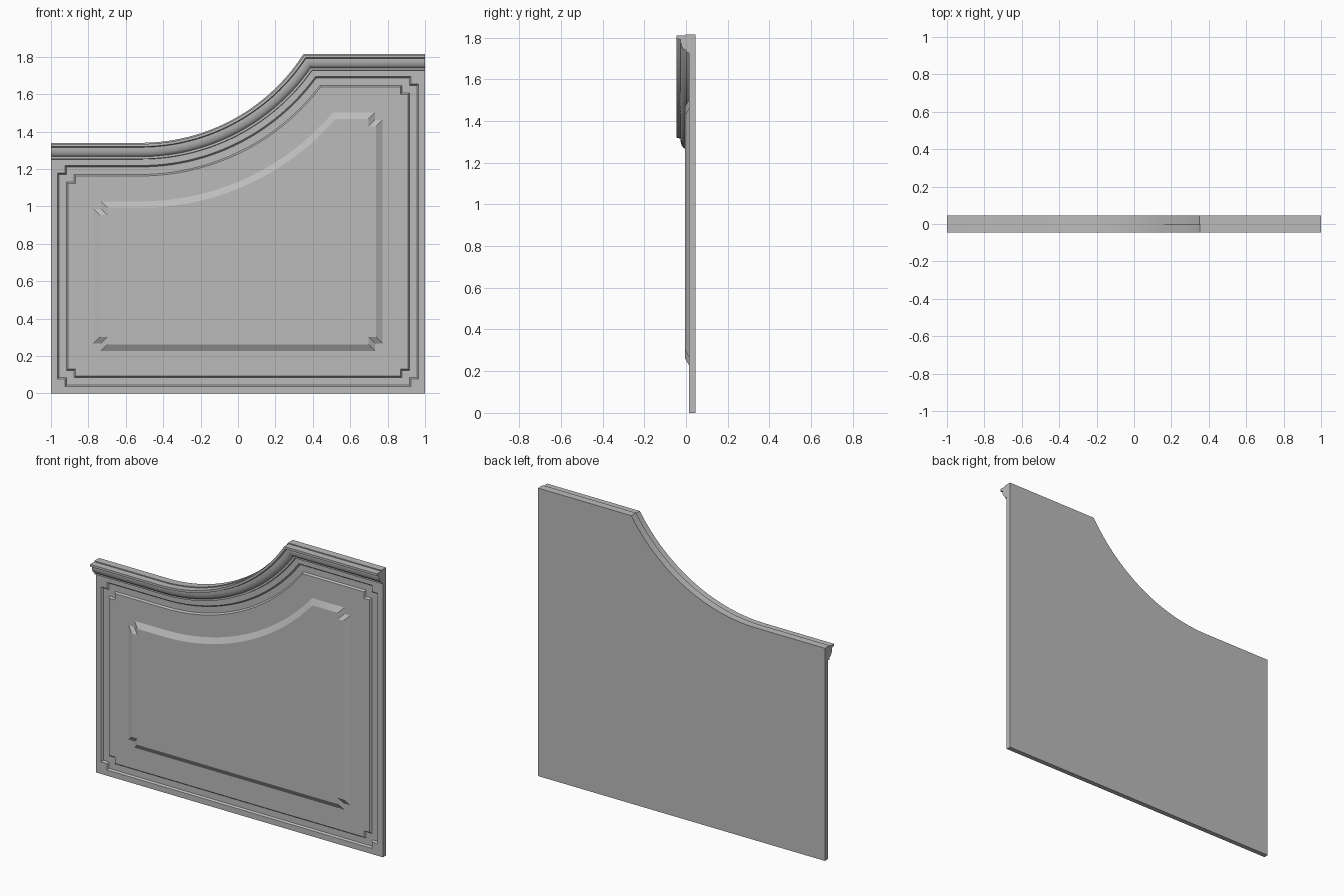
import bpy, bmesh, math

cube = bpy.data.objects.get("Cube")
if cube:
    bpy.data.objects.remove(cube)

HALF, LOW, HIGH = 1.0, 1.34, 1.815      # half width, low and high top edges
ARC_X = -0.52                           # where the sweep leaves the low edge
RISE, RUN = HIGH - LOW, 0.87
RADIUS = (RUN ** 2 + RISE ** 2) / (2 * RISE)
STEPS = 28
CROWN = 0.085                           # height taken up by the crown
FRONT, BACK = 0.0145, 0.045

grey = bpy.data.materials.new("plain grey")
grey.use_nodes = True
colour = (0.5, 0.5, 0.5, 1)
grey.diffuse_color = colour
bsdf = next(n for n in grey.node_tree.nodes if n.type == "BSDF_PRINCIPLED")
bsdf.inputs["Base Color"].default_value = colour


def sweep(drop):
    """Curved part of the top edge, moved inward by drop, from left to right."""
    r = RADIUS + drop
    end = math.acos((RADIUS - RISE + drop) / r)
    angles = [end * i / STEPS for i in range(STEPS + 1)]
    return [(ARC_X + r * math.sin(a), LOW + RADIUS - r * math.cos(a)) for a in angles]


def outline(inset, drop, notch):
    """Closed outline with square notches cut in its four corners."""
    w, s = HALF - inset, notch
    b, l, h = inset, LOW - drop, HIGH - drop
    return ([(-w, b + s), (-w + s, b + s), (-w + s, b),
             (w - s, b), (w - s, b + s), (w, b + s),
             (w, h - s), (w - s, h - s), (w - s, h)]
            + sweep(drop)[::-1]
            + [(-w + s, l), (-w + s, l - s), (-w, l - s)])


def build(name, rows, closed):
    """Join rows of (x, y, z) points with quads and cap both open ends."""
    bm = bmesh.new()
    rings = [[bm.verts.new(p) for p in row] for row in rows]
    n = len(rings[0])
    for a, b in zip(rings, rings[1:]):
        for i in range(n if closed else n - 1):
            j = (i + 1) % n
            bm.faces.new((a[i], a[j], b[j], b[i]))
    if closed:
        bm.faces.new(rings[0])
        bm.faces.new(rings[-1])
    bmesh.ops.remove_doubles(bm, verts=bm.verts, dist=1e-5)
    bmesh.ops.recalc_face_normals(bm, faces=bm.faces)
    mesh = bpy.data.meshes.new(name)
    bm.to_mesh(mesh)
    bm.free()
    mesh.materials.append(grey)
    ob = bpy.data.objects.new(name, mesh)
    bpy.context.collection.objects.link(ob)
    bpy.ops.object.select_all(action="DESELECT")
    ob.select_set(True)
    bpy.context.view_layer.objects.active = ob
    bpy.ops.object.shade_smooth_by_angle(angle=math.radians(25))
    return ob


# Board: flat back, notched groove round the front, raised bevelled field
NOTCH, FLOOR, FIELD = 0.04, 0.025, -0.005
steps = [(0.036, FRONT), (0.044, FLOOR), (0.084, FLOOR), (0.092, FRONT),
         (0.228, FRONT), (0.262, FIELD)]
rows = [[(x, y, z) for x, z in outline(0, 0, 0)] for y in (BACK, FRONT)]
rows += [[(x, y, z) for x, z in outline(d, CROWN + d, NOTCH)] for d, y in steps]
build("panel_board", rows, True)

# Crown moulding: square fillet above a curved throat, as (drop, y) pairs
profile = [(0.0, 0.03), (0.0, -0.002), (0.006, -0.002), (0.006, -0.045),
           (0.02, -0.045), (0.024, -0.027)]
for i in range(1, 9):
    a = math.radians(90) * i / 8
    profile.append((0.024 + 0.05 * math.sin(a), -0.027 + 0.027 * (1 - math.cos(a))))
profile += [(0.086, 0.0), (0.088, FRONT), (0.088, 0.03)]
rows = []
paths = [[(-HALF, LOW - d)] + sweep(d) + [(HALF, HIGH - d)] for d, y in profile]
for k in range(STEPS + 3):
    rows.append([(p[k][0], y, p[k][1]) for p, (d, y) in zip(paths, profile)])
build("crown_moulding", rows, True)
